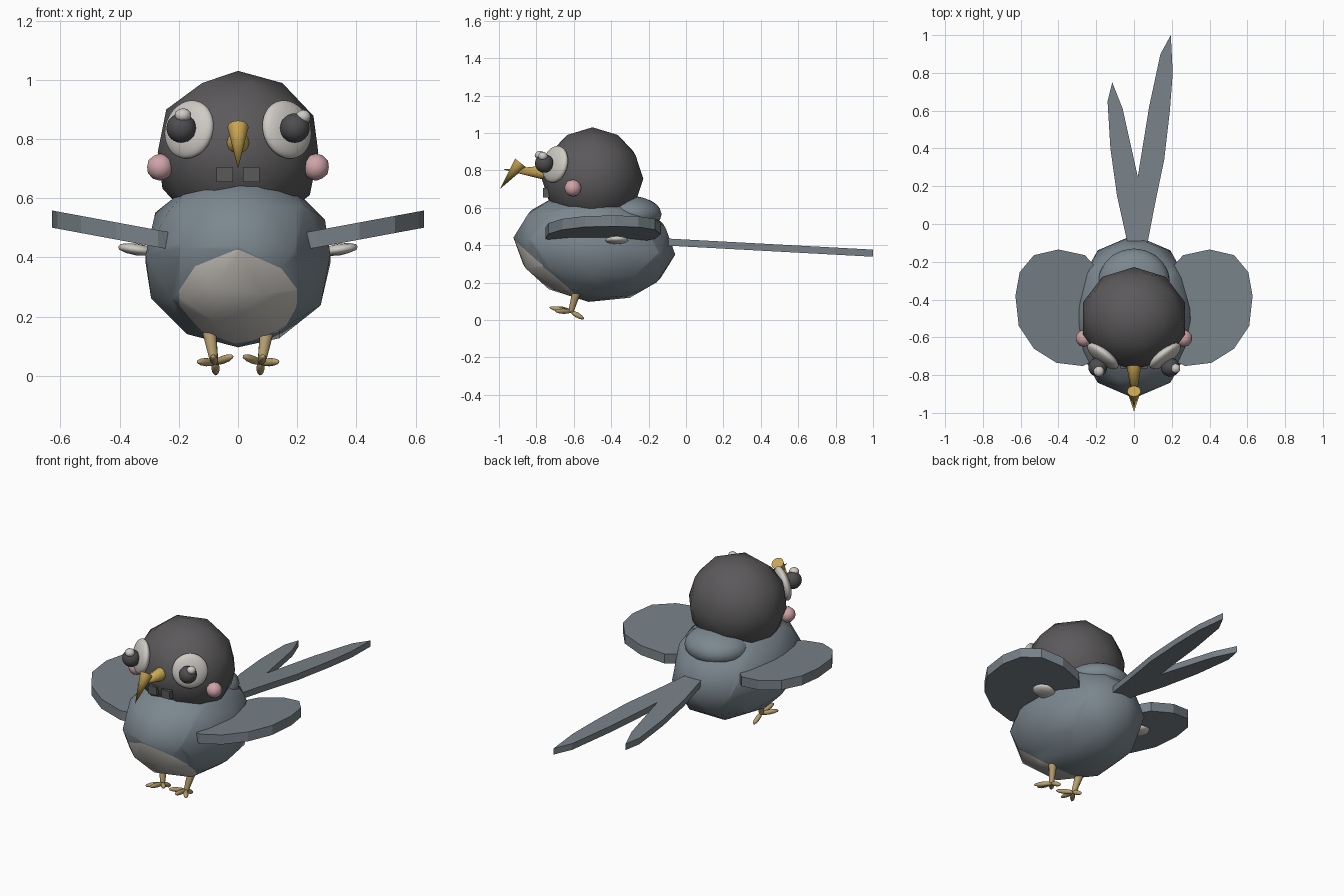
import bpy, bmesh, math
from mathutils import Vector, Matrix

if "Cube" in bpy.data.objects:
    bpy.data.objects.remove(bpy.data.objects["Cube"])


def material(name, rgb):
    m = bpy.data.materials.new(name)
    m.diffuse_color = (*rgb, 1)
    m.use_nodes = True
    m.node_tree.nodes["Principled BSDF"].inputs["Base Color"].default_value = m.diffuse_color
    return m


CHARCOAL = material("charcoal", (0.105, 0.10, 0.104))
BLUE = material("slate_blue", (0.20, 0.245, 0.275))
WING = material("wing_grey", (0.185, 0.22, 0.245))
CREAM = material("off_white", (0.62, 0.59, 0.55))
BLACK = material("pupil_grey", (0.075, 0.075, 0.08))
GOLD = material("beak_gold", (0.58, 0.38, 0.085))
TAN = material("foot_tan", (0.47, 0.35, 0.16))
PINK = material("cheek_pink", (0.62, 0.37, 0.39))


def finish(bm, name, mats, smooth=True):
    bmesh.ops.recalc_face_normals(bm, faces=bm.faces)
    for f in bm.faces:
        f.smooth = smooth
    me = bpy.data.meshes.new(name)
    bm.to_mesh(me)
    bm.free()
    for m in mats:
        me.materials.append(m)
    ob = bpy.data.objects.new(name, me)
    bpy.context.collection.objects.link(ob)
    return ob


def ball_mesh(loc, size, level=2, rot=Matrix()):
    bm = bmesh.new()
    mat = Matrix.Translation(loc) @ rot @ Matrix.Diagonal((*size, 1))
    bmesh.ops.create_icosphere(bm, subdivisions=level, radius=1, matrix=mat)
    return bm


def ball(name, loc, size, mat, level=2, rot=Matrix()):
    return finish(ball_mesh(loc, size, level, rot), name, [mat])


def aim(direction):
    return Vector(direction).to_track_quat('Z', 'Y').to_matrix().to_4x4()


def cone(name, a, b, r1, r2, mat, sides=12):
    a, b = Vector(a), Vector(b)
    bm = bmesh.new()
    bmesh.ops.create_cone(bm, cap_ends=True, segments=sides, radius1=r1, radius2=r2,
                          depth=(b - a).length,
                          matrix=Matrix.Translation((a + b) / 2) @ aim(b - a))
    ob = finish(bm, name, [mat])
    bpy.context.view_layer.objects.active = ob
    ob.select_set(True)
    bpy.ops.object.shade_smooth_by_angle(angle=math.radians(50))
    ob.select_set(False)


def plate(name, outline, height, thick, mat):
    """Flat slab whose top follows height(x, y)."""
    bm = bmesh.new()
    face = bm.faces.new([bm.verts.new((x, y, height(x, y))) for x, y in outline])
    ext = bmesh.ops.extrude_face_region(bm, geom=[face])
    for v in ext["geom"]:
        if isinstance(v, bmesh.types.BMVert):
            v.co.z -= thick
    finish(bm, name, [mat], smooth=False)


# Body, with the belly patch cut into its surface
bm = ball_mesh((0, -0.49, 0.395), (0.328, 0.435, 0.30), 2, Matrix.Rotation(math.radians(-6), 4, 'X'))
slope = Vector((0, 0.31, 0.35)).normalized()
slope_point = Vector((0, -0.90, 0.41))
for co, no in (((0.2, 0, 0), (1, 0, 0)), ((-0.2, 0, 0), (1, 0, 0)), (slope_point, slope)):
    bmesh.ops.bisect_plane(bm, geom=bm.verts[:] + bm.edges[:] + bm.faces[:],
                           plane_co=co, plane_no=no)
for f in bm.faces:
    c = f.calc_center_median()
    f.material_index = int(abs(c.x) < 0.2 and (c - slope_point).dot(slope) < 0)
finish(bm, "body", [BLUE, CREAM])

# Nape and head
ball("nape", (0, -0.31, 0.565), (0.19, 0.18, 0.10), BLUE, 3)
ball("head", (0, -0.50, 0.755), (0.285, 0.272, 0.275), CHARCOAL)

# Beak: straight base and hooked tip
cone("beak_base", (0, -0.73, 0.785), (0, -0.98, 0.805), 0.042, 0.0, GOLD)
cone("beak_tip", (0, -0.885, 0.84), (0, -0.995, 0.70), 0.036, 0.0, GOLD)

# Tail: one forked slab sloping gently down
tail = [(-0.03, -0.12), (0.068, -0.12), (0.11, 0.1), (0.16, 0.34), (0.19, 0.6),
        (0.205, 0.8), (0.195, 1.0), (0.14, 0.9), (0.08, 0.62), (0.02, 0.25),
        (-0.06, 0.61), (-0.115, 0.75), (-0.14, 0.65), (-0.125, 0.4), (-0.09, 0.15)]
plate("tail", tail, lambda x, y: 0.43 - 0.054 * y, 0.038, WING)

wing = [(0.21, -0.22), (0.26, -0.165), (0.40, -0.135), (0.53, -0.165), (0.605, -0.255),
        (0.628, -0.38), (0.61, -0.54), (0.53, -0.66), (0.41, -0.735), (0.27, -0.752),
        (0.225, -0.73)]

for s, side in ((-1, "left"), (1, "right")):
    # Wing and the small pad beneath it
    plate(side + "_wing", [(s * x, y) for x, y in wing],
          lambda x, y: 0.485 + 0.185 * (abs(x) - 0.23), 0.058, WING)
    ball(side + "_wing_pad", (s * 0.342, -0.37, 0.427), (0.066, 0.062, 0.02), CREAM, 2,
         Matrix.Rotation(-s * 0.15, 4, 'Y'))

    # Eye, pupil and cheek
    ball(side + "_eye", (s * 0.165, -0.70, 0.832), (0.1, 0.1, 0.036), CREAM, 4,
         aim((s * 0.6, -0.77, 0.2)))
    ball(side + "_pupil", (s * 0.192, -0.758, 0.837), (0.05, 0.05, 0.05), BLACK, 3)
    ball(side + "_cheek", (s * 0.263, -0.605, 0.705), (0.046, 0.046, 0.046), PINK)

    # Chin tuft
    bm = bmesh.new()
    bmesh.ops.create_cube(bm, size=1, matrix=Matrix.Translation((s * 0.045, -0.745, 0.68))
                          @ Matrix.Diagonal((0.055, 0.04, 0.05, 1)))
    finish(bm, side + "_chin_tuft", [CHARCOAL], smooth=False)

    # Leg and toes
    cone(side + "_leg", (s * 0.097, -0.585, 0.15), (s * 0.08, -0.615, 0.045), 0.024, 0.014, TAN, 10)
    ankle = Vector((s * 0.077, -0.615, 0.045))
    tips = [(0.135, -0.695, 0.048), (0.085, -0.725, 0.066), (0.02, -0.69, 0.066),
            (0.075, -0.55, 0.008)]
    for i, (x, y, z) in enumerate(tips):
        tip = Vector((s * x, y, z))
        length = (tip - ankle).length
        ball(f"{side}_toe_{i + 1}", (tip + ankle) / 2, (0.014, 0.014, length / 2 + 0.006),
             TAN, 2, aim(tip - ankle))

# Eye highlights
ball("left_highlight", (-0.186, -0.78, 0.88), (0.029, 0.029, 0.024), CREAM)
ball("right_highlight", (0.22, -0.765, 0.875), (0.026, 0.026, 0.024), CREAM)
